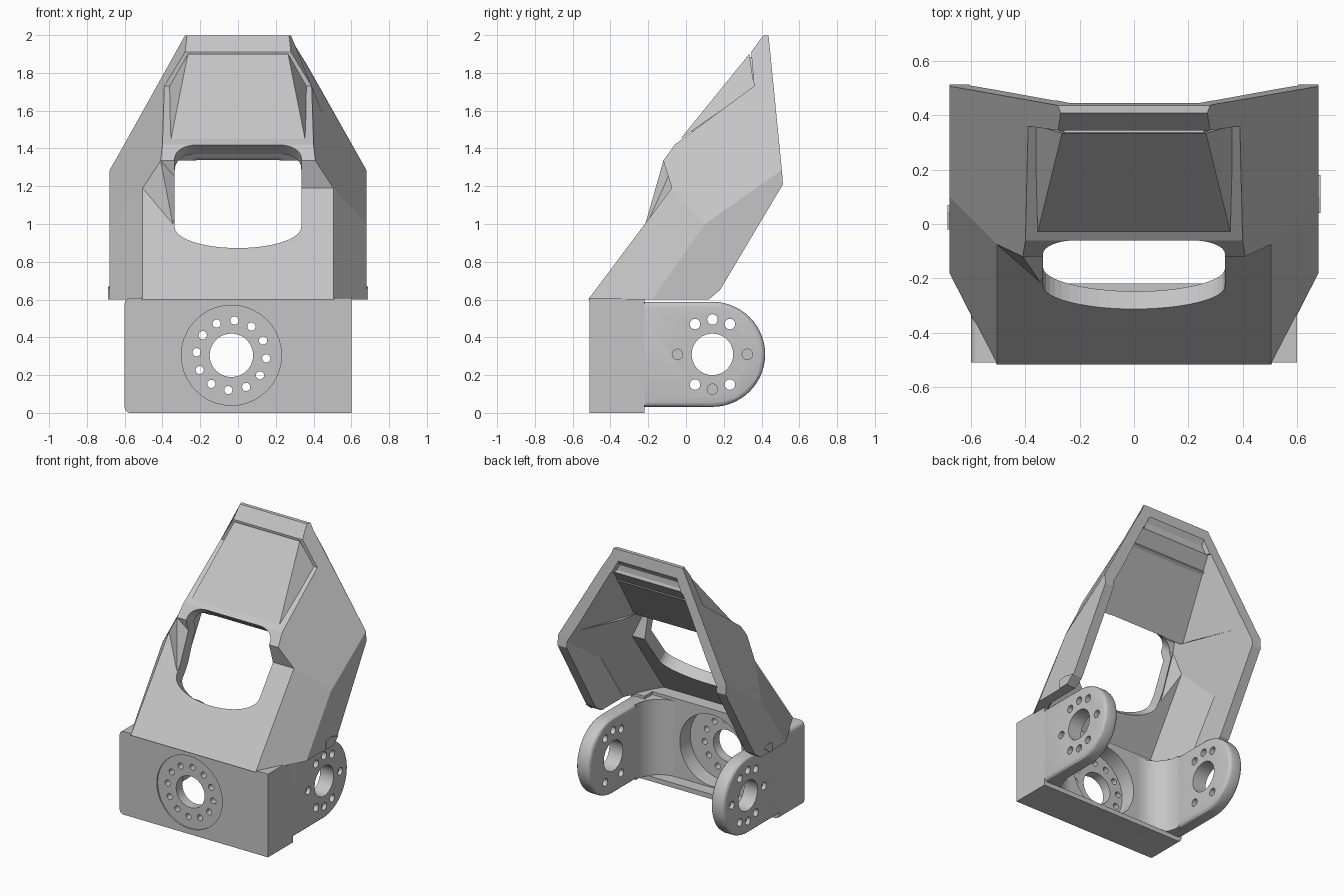
import bpy, bmesh
from math import sin, cos, pi, radians
from mathutils import Vector

if "Cube" in bpy.data.objects:
    bpy.data.objects.remove(bpy.data.objects["Cube"])

grey = bpy.data.materials.new("plain grey")
grey.use_nodes = True
COLOUR = (0.56, 0.56, 0.56, 1)
grey.diffuse_color = COLOUR
grey.node_tree.nodes["Principled BSDF"].inputs["Base Color"].default_value = COLOUR


def finish(bm, name):
    bmesh.ops.recalc_face_normals(bm, faces=bm.faces)
    mesh = bpy.data.meshes.new(name)
    bm.to_mesh(mesh)
    bm.free()
    mesh.materials.append(grey)
    ob = bpy.data.objects.new(name, mesh)
    bpy.context.collection.objects.link(ob)
    return ob


def add_prism(bm, points, direction):
    """Extrude a closed loop of points along a direction."""
    face = bm.faces.new([bm.verts.new(p) for p in points])
    ext = bmesh.ops.extrude_face_region(bm, geom=[face], use_keep_orig=True)
    moved = [g for g in ext["geom"] if isinstance(g, bmesh.types.BMVert)]
    bmesh.ops.translate(bm, verts=moved, vec=direction)


def prism(name, points, direction):
    bm = bmesh.new()
    add_prism(bm, points, direction)
    return finish(bm, name)


def mirrored_hull(name, points):
    """Convex solid through points and their mirror images in x."""
    bm = bmesh.new()
    for x, y, z in points:
        bm.verts.new((x, y, z))
        bm.verts.new((-x, y, z))
    bmesh.ops.convex_hull(bm, input=bm.verts)
    bmesh.ops.dissolve_limit(bm, angle_limit=0.01, verts=bm.verts, edges=bm.edges)
    return finish(bm, name)


def arc(cu, cv, ru, rv, a0, a1, n=10):
    return [(cu + ru * cos(radians(a0 + (a1 - a0) * i / n)),
             cv + rv * sin(radians(a0 + (a1 - a0) * i / n))) for i in range(n + 1)]


def circle(u, v, r, n=24):
    return [(u + r * cos(2 * pi * i / n), v + r * sin(2 * pi * i / n)) for i in range(n)]


def apply(ob, kind, **settings):
    mod = ob.modifiers.new(kind, kind)
    for key, value in settings.items():
        setattr(mod, key, value)
    bpy.context.view_layer.objects.active = ob
    bpy.ops.object.modifier_apply(modifier=mod.name)


def boolean(ob, cutter, operation="DIFFERENCE"):
    cutter.hide_render = True
    apply(ob, "BOOLEAN", object=cutter, operation=operation, solver="EXACT", use_self=True)
    bpy.data.objects.remove(cutter)


def smooth(ob):
    bpy.ops.object.select_all(action="DESELECT")
    ob.select_set(True)
    bpy.context.view_layer.objects.active = ob
    bpy.ops.object.shade_smooth_by_angle()


# Front block of the bracket, with rounded left edges and an open cavity behind
outline = [(0.6, 0.0), (0.6, 0.608)] + arc(-0.57, 0.578, 0.03, 0.03, 90, 180, 5) \
    + arc(-0.57, 0.03, 0.03, 0.03, 180, 270, 5)
block = prism("bracket_block", [(x, -0.51, z) for x, z in outline], (0, 0.29, 0))
plan = [(-0.49, -0.31), (0.49, -0.31), (0.49, 0.3), (-0.49, 0.3)]
boolean(block, prism("cavity_cutter", [(x, y, 0.035) for x, y in plan], (0, 0, 1)))

# Round hub seat (front and rear), bore and bolt circle in the block
HX, HZ = -0.035, 0.305
for x0, radius, start, depth in ((HX, 0.265, -0.6, 0.1), (0.005, 0.262, -0.43, 0.4),
                                 (HX, 0.115, -0.6, 0.5)):
    hole = [(x, start, z) for x, z in circle(x0, HZ, radius, 40)]
    boolean(block, prism("hub_cutter", hole, (0, depth, 0)))
bm = bmesh.new()
for i in range(12):
    a = radians(30 * i - 5)
    ring = circle(HX + 0.185 * cos(a), HZ + 0.185 * sin(a), 0.022, 14)
    add_prism(bm, [(x, -0.6, z) for x, z in ring], (0, 0.5, 0))
boolean(block, finish(bm, "bolt_cutter"))
smooth(block)

# Side ears with rounded ends, a bearing hole and bolt holes
EY, EZ = 0.14, 0.31
for side, label in ((1, "left"), (-1, "right")):
    shape = arc(EY, EZ, 0.279, 0.278, -90, 90, 28) + [(-0.3, 0.588), (-0.3, 0.032)]
    ear = prism(label + "_ear", [(side * 0.49, y, z) for y, z in shape], (side * 0.109, 0, 0))
    apply(ear, "BEVEL", width=0.025, segments=3, limit_method="ANGLE", angle_limit=radians(40))
    bm = bmesh.new()
    add_prism(bm, [(side * 0.4, y, z) for y, z in circle(EY, EZ, 0.11, 36)], (side * 0.4, 0, 0))
    for angle in (0, 60, 90, 120, 180, 240, 270, 300):
        a = radians(angle)
        start = 0.57 if angle in (0, 180, 270) else 0.4
        ring = circle(EY + 0.185 * cos(a), EZ + 0.185 * sin(a), 0.028, 16)
        add_prism(bm, [(side * start, y, z) for y, z in ring], (side * 0.4, 0, 0))
    boolean(ear, finish(bm, "ear_cutter"))
    smooth(ear)

    # Broad curved fillet between the ear and the block
    curve = arc(0.3, -0.12, 0.19, 0.19, 270, 360, 14) + [(0.56, -0.12), (0.56, -0.33), (0.3, -0.33)]
    smooth(prism(label + "_fillet", [(side * x, y, 0.034) for x, y in curve], (0, 0, 0.552)))

# Faceted cover: key corners on the left half, mirrored by name
corners = {
    "foot": (0.505, -0.593, 0.5), "heel": (0.68, -0.25, 0.5), "heel_back": (0.68, 0.6, 0.5),
    "knee": (0.505, -0.075, 1.19), "flank": (0.68, 0.1, 1.0), "flank_back": (0.68, 0.6, 1.35),
    "brow": (0.41, -0.12, 1.335), "sill": (0.40, -0.06, 1.42), "ledge": (0.39, 0.36, 1.73),
    "crown": (0.28, 0.345, 1.91), "top": (0.27, 0.41, 2.0), "top_back": (0.335, 0.59, 2.0),
}
bm = bmesh.new()
L = {k: bm.verts.new(p) for k, p in corners.items()}
R = {k: bm.verts.new((-p[0], p[1], p[2])) for k, p in corners.items()}
for S in (L, R):
    for names in ("foot heel flank knee", "heel heel_back flank_back flank",
                  "knee flank flank_back top_back top crown ledge sill brow"):
        bm.faces.new([S[k] for k in names.split()])
chain = ["brow", "sill", "ledge", "crown", "top", "top_back"]
for a, b in zip(chain, chain[1:]):
    bm.faces.new((L[a], L[b], R[b], R[a]))
# The right side has an extra facet running down beside the window
dip = bm.verts.new((-0.345, -0.215, 1.0))
mid = bm.verts.new((-0.28, -0.075, 1.19))
bm.faces.new((R["foot"], L["foot"], L["knee"], mid, dip, R["knee"]))
bm.faces.new((R["knee"], dip, R["brow"]))
bm.faces.new((dip, mid, R["brow"]))
bm.faces.new((mid, L["knee"], L["brow"], R["brow"]))
cover = finish(bm, "cover_shell")

# Make sure the normals point outward, then thicken inward
low = min(cover.data.polygons, key=lambda p: p.center.y)
if low.normal.y > 0:
    cover.data.flip_normals()
apply(cover, "SOLIDIFY", thickness=0.075, offset=-1, use_even_offset=True)

# Trim the shell to flat back, top and bottom planes
trim = [(-0.7, 0.6), (0.11, 0.6), (0.18, 0.65), (0.513, 1.21), (0.508, 1.28), (0.437, 1.999),
        (-0.7, 1.999)]
boolean(cover, prism("trim_cutter", [(-0.9, y, z) for y, z in trim], (1.8, 0, 0)), "INTERSECT")

# Hollow behind the centre panel, and the thick slab that closes it in front
boolean(cover, mirrored_hull("hollow_cutter", [(0.285, 0.43, 1.82), (0.39, 0.04, 1.335),
                                               (0.34, 0.6, 1.82), (0.59, 0.6, 1.335)]))
backing = mirrored_hull("backing_slab", [(0.345, -0.03, 1.41), (0.255, 0.335, 1.885),
                                         (0.40, 0.04, 1.335), (0.30, 0.43, 1.82),
                                         (0.285, 0.41, 1.87)])

# Window with a curved lower edge, cut square to the sloping front
window = arc(0, 1.0, 0.335, 0.13, 180, 360, 24) + arc(0.215, 1.335, 0.12, 0.08, 0, 90, 8) \
    + arc(-0.215, 1.335, 0.12, 0.08, 90, 180, 8)
axis = Vector((0, 0.78, -0.62))
loop = [Vector((x, -0.31 + 0.468 * (z - 0.87), z)) - axis * 0.25 for x, z in window]
for part in (cover, backing):
    boolean(part, prism("window_cutter", loop, axis * 0.42))

# Raised centre panel on the upper cover
mirrored_hull("raised_panel", [(0.355, -0.03, 1.45), (0.265, 0.335, 1.9), (0.365, 0.362, 1.725)])

# Thin tabs at the lower rear of the cover sides
for side, y0, y1, label in ((1, 0.04, 0.18, "left"), (-1, -0.02, 0.07, "right")):
    tab = [(y0, 0.6), (y1 - 0.06, 0.6), (y1, 0.65), (y0 + 0.06, 0.67), (y0, 0.66)]
    prism(label + "_tab", [(side * 0.678, y, z) for y, z in tab], (side * 0.009, 0, 0))
